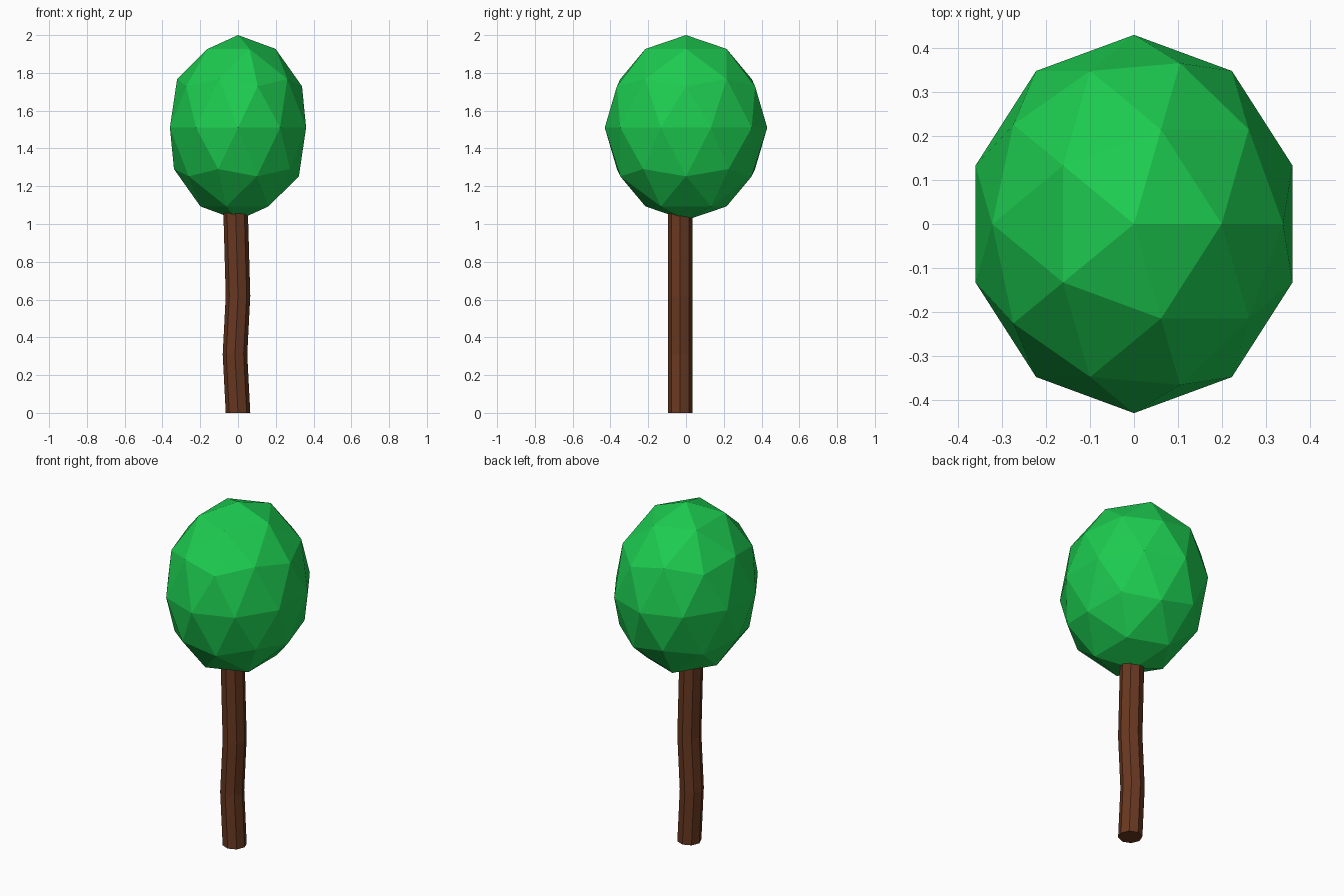
import bpy, bmesh
from math import cos, sin, tau

if "Cube" in bpy.data.objects:
    bpy.data.objects.remove(bpy.data.objects["Cube"])


def material(name, color):
    m = bpy.data.materials.new(name)
    m.diffuse_color = color
    m.use_nodes = True
    m.node_tree.nodes["Principled BSDF"].inputs["Base Color"].default_value = m.diffuse_color
    return m


def add_object(name, bm, mat):
    bmesh.ops.recalc_face_normals(bm, faces=bm.faces)
    mesh = bpy.data.meshes.new(name)
    bm.to_mesh(mesh)
    bm.free()
    mesh.materials.append(mat)
    obj = bpy.data.objects.new(name, mesh)
    bpy.context.collection.objects.link(obj)
    return obj


leaf = material("leaf_green", (0.012, 0.6, 0.08, 1))
bark = material("bark_brown", (0.14, 0.04, 0.015, 1))

# Crown: faceted, squashed icosphere
bm = bmesh.new()
bmesh.ops.create_icosphere(bm, subdivisions=2, radius=1)
bmesh.ops.scale(bm, vec=(0.379, 0.43, 0.49), verts=bm.verts)
bmesh.ops.translate(bm, vec=(0, 0, 1.51), verts=bm.verts)
add_object("crown", bm, leaf)

# Trunk: gently bent eight-sided column, lofted through (x, z) ring centres
RADIUS, SIDES, Y = 0.065, 8, -0.031
bm = bmesh.new()
rings = []
for cx, z in [(0, 0), (-0.016, 0.31), (0, 0.62), (-0.013, 1.08)]:
    rings.append([bm.verts.new((cx + RADIUS * cos(tau * i / SIDES),
                                Y + RADIUS * sin(tau * i / SIDES), z))
                  for i in range(SIDES)])
for a, b in zip(rings, rings[1:]):
    for i in range(SIDES):
        j = (i + 1) % SIDES
        bm.faces.new((a[i], a[j], b[j], b[i]))
bm.faces.new(rings[0])
bm.faces.new(rings[-1])
add_object("trunk", bm, bark)
